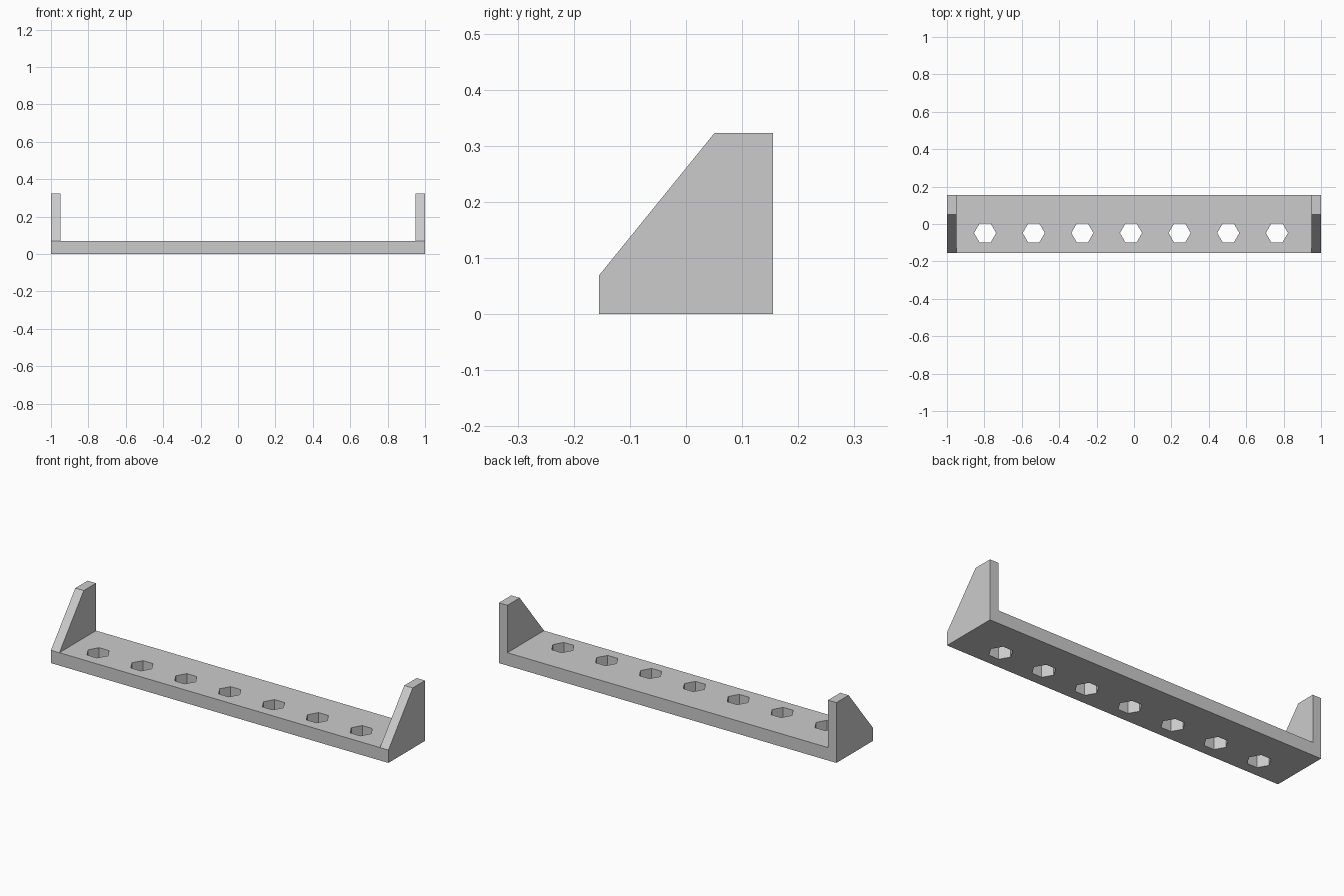
import bpy
import bmesh
import math

if "Cube" in bpy.data.objects:
    bpy.data.objects.remove(bpy.data.objects["Cube"], do_unlink=True)

FRONT, BACK = -0.155, 0.155
BASE_H, TOP_H = 0.069, 0.323
WALL = 0.05

# Single grey material
grey = bpy.data.materials.new("light_grey")
grey.use_nodes = True
grey.diffuse_color = (0.6, 0.6, 0.6, 1)
grey.node_tree.nodes["Principled BSDF"].inputs["Base Color"].default_value = (0.6, 0.6, 0.6, 1)


def prism(name, profile, x0, x1):
    """Extrude a (y, z) profile along x."""
    bm = bmesh.new()
    face = bm.faces.new([bm.verts.new((x0, y, z)) for y, z in profile])
    out = bmesh.ops.extrude_face_region(bm, geom=[face])["geom"]
    moved = [v for v in out if isinstance(v, bmesh.types.BMVert)]
    bmesh.ops.translate(bm, verts=moved, vec=(x1 - x0, 0, 0))
    bmesh.ops.recalc_face_normals(bm, faces=bm.faces)
    return finish(bm, name)


def finish(bm, name):
    mesh = bpy.data.meshes.new(name)
    bm.to_mesh(mesh)
    bm.free()
    mesh.materials.append(grey)
    obj = bpy.data.objects.new(name, mesh)
    bpy.context.collection.objects.link(obj)
    return obj


def combine(target, tool, operation):
    """Apply a boolean and remove the tool object."""
    mod = target.modifiers.new(operation.lower(), 'BOOLEAN')
    mod.operation, mod.solver, mod.object = operation, 'EXACT', tool
    tool.hide_render = True
    bpy.context.view_layer.objects.active = target
    bpy.ops.object.modifier_apply(modifier=mod.name)
    bpy.data.objects.remove(tool, do_unlink=True)


# Base shelf
shelf = prism("shelf_rack", [(FRONT, 0), (BACK, 0), (BACK, BASE_H), (FRONT, BASE_H)], -1, 1)

# Sloped end brackets, one on each side
bracket = [(FRONT, 0), (BACK, 0), (BACK, TOP_H), (0.051, TOP_H), (FRONT, BASE_H)]
for side in (-1, 1):
    inner, outer = side * (1 - WALL), side
    combine(shelf, prism("end_bracket", bracket, inner, outer), 'UNION')

# Row of seven hexagonal through holes
bm = bmesh.new()
for i in range(7):
    cone = bmesh.ops.create_cone(bm, cap_ends=True, segments=6, radius1=0.059,
                                 radius2=0.059, depth=0.3)
    verts = cone["verts"]
    # Turn a corner of each hexagon toward +x
    corner = max(verts, key=lambda v: v.co.x).co
    angle = math.atan2(corner.y, corner.x)
    for v in verts:
        x, y = v.co.x, v.co.y
        v.co.x = x * math.cos(angle) + y * math.sin(angle) - 0.016 + (i - 3) * 0.26
        v.co.y = y * math.cos(angle) - x * math.sin(angle) - 0.048
combine(shelf, finish(bm, "hole_cutter"), 'DIFFERENCE')
